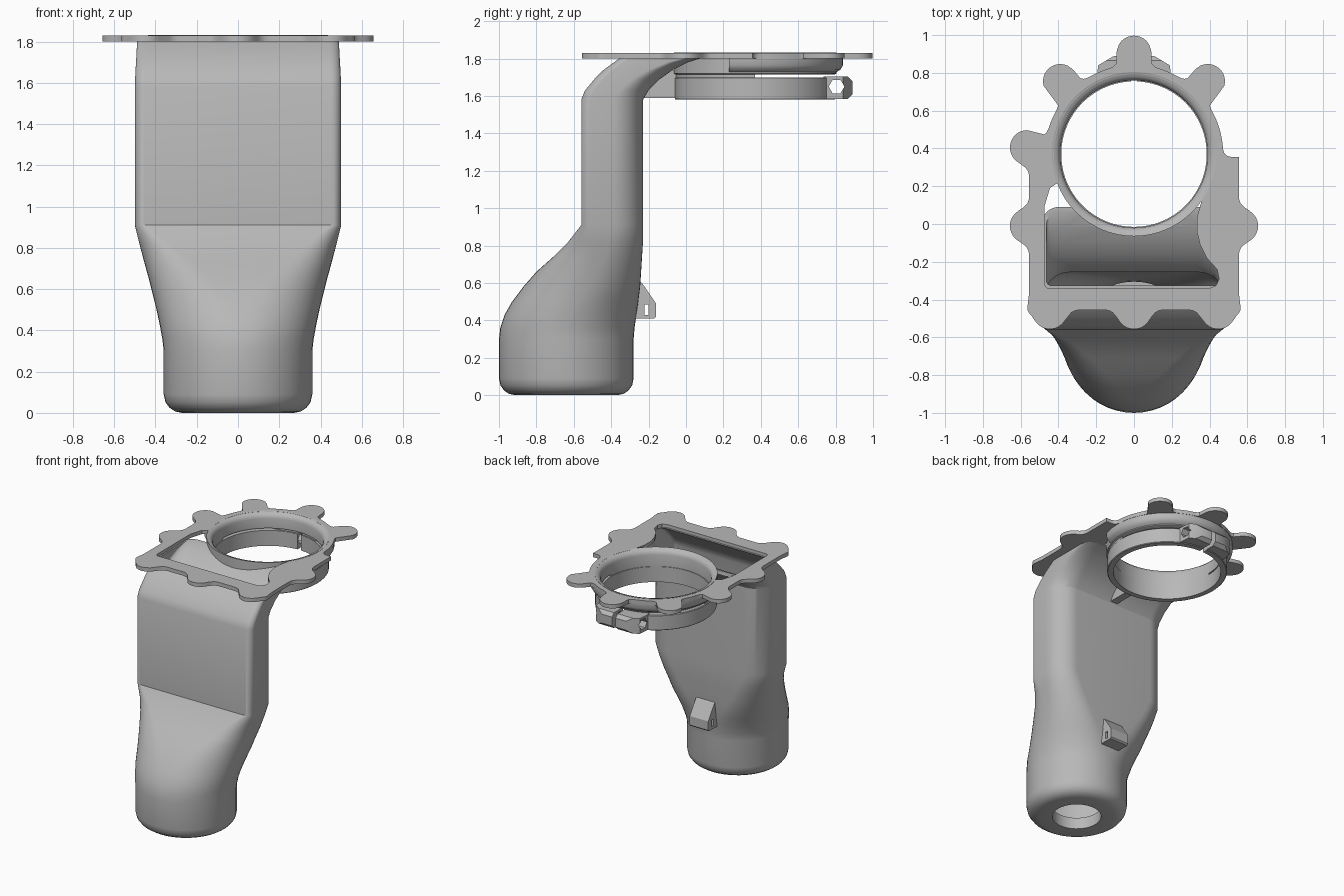
import bpy, bmesh, math
from mathutils import Vector

if "Cube" in bpy.data.objects:
    bpy.data.objects.remove(bpy.data.objects["Cube"])

grey = bpy.data.materials.new("matte_grey")
grey.use_nodes = True
grey.diffuse_color = (0.48, 0.48, 0.48, 1)
grey.node_tree.nodes["Principled BSDF"].inputs["Base Color"].default_value = grey.diffuse_color

RING_Y = 0.37


def finish(name, bm):
    """Clean the mesh and turn it into a named object."""
    bmesh.ops.remove_doubles(bm, verts=bm.verts, dist=0.0002)
    bmesh.ops.recalc_face_normals(bm, faces=bm.faces)
    me = bpy.data.meshes.new(name)
    bm.to_mesh(me)
    bm.free()
    me.materials.append(grey)
    ob = bpy.data.objects.new(name, me)
    bpy.context.collection.objects.link(ob)
    return ob


def select(ob):
    bpy.ops.object.select_all(action="DESELECT")
    ob.select_set(True)
    bpy.context.view_layer.objects.active = ob


def smooth(ob, angle=32):
    select(ob)
    bpy.ops.object.shade_smooth_by_angle(angle=math.radians(angle))


def combine(ob, other, op="DIFFERENCE"):
    """Apply a boolean and discard the helper."""
    other.hide_render = True
    select(ob)
    mod = ob.modifiers.new("cut", "BOOLEAN")
    mod.operation, mod.solver, mod.object = op, "EXACT", other
    bpy.ops.object.modifier_apply(modifier=mod.name)
    bpy.data.objects.remove(other)


def loft(name, loops, closed):
    """Skin a list of equal-length closed loops."""
    bm = bmesh.new()
    rows = [[bm.verts.new(p) for p in loop] for loop in loops]
    pairs = list(zip(rows, rows[1:]))
    if closed:
        pairs.append((rows[-1], rows[0]))
    else:
        bm.faces.new(rows[0])
        bm.faces.new(rows[-1])
    for a, b in pairs:
        for i in range(len(a)):
            j = (i + 1) % len(a)
            bm.faces.new((a[i], a[j], b[j], b[i]))
    return finish(name, bm)


def prism(name, pts, lo, hi, axis="z"):
    """Extrude an outline along z (points x, y) or along x (points y, z)."""
    place = (lambda p, h: (p[0], p[1], h)) if axis == "z" else (lambda p, h: (h, p[0], p[1]))
    return loft(name, [[place(p, h) for p in pts] for h in (lo, hi)], False)


def disc(cx, cy, r, n):
    return [(cx + r * math.cos(math.tau * i / n), cy + r * math.sin(math.tau * i / n))
            for i in range(n)]


def turned(name, profile, n=96):
    """Revolve a closed (radius, z) profile about the collar axis."""
    return loft(name, [[(x, y, z) for x, y in disc(0, RING_Y, r, n)] for r, z in profile], True)


# Duct: rounded-rectangle sections with separate front and back corner radii
def section(z, front, back, half, rf, rb, inset=0.0):
    front, back, half = front + inset, back - inset, half - inset
    rf, rb = max(rf - inset, 0.01), max(rb - inset, 0.01)
    pts = []
    for k, (sx, sy, r) in enumerate([(1, 1, rb), (-1, 1, rb), (-1, -1, rf), (1, -1, rf)]):
        cx = sx * (half - r)
        cy = back - r if sy > 0 else front + r
        for i in range(13):
            a = math.pi / 2 * (k + i / 12)
            pts.append((cx + r * math.cos(a), cy + r * math.sin(a), z))
    return pts


def round_section(z, r):
    return section(z, -0.64 - r, -0.64 + r, r, r, r)


body = [
    (0.30, -1.0, -0.28, 0.36, 0.36, 0.36),
    (0.36, -0.993, -0.275, 0.367, 0.36, 0.35),
    (0.43, -0.97, -0.265, 0.38, 0.36, 0.33),
    (0.50, -0.93, -0.255, 0.395, 0.36, 0.30),
    (0.58, -0.87, -0.245, 0.415, 0.34, 0.26),
    (0.66, -0.80, -0.24, 0.435, 0.30, 0.23),
    (0.74, -0.71, -0.235, 0.457, 0.23, 0.20),
    (0.82, -0.63, -0.23, 0.478, 0.15, 0.18),
    (0.91, -0.56, -0.23, 0.50, 0.05, 0.16),
    (1.58, -0.56, -0.23, 0.50, 0.05, 0.16),
    (1.63, -0.54, -0.20, 0.498, 0.05, 0.16),
    (1.69, -0.49, -0.14, 0.495, 0.05, 0.15),
    (1.74, -0.44, -0.07, 0.492, 0.05, 0.13),
    (1.78, -0.385, 0.01, 0.49, 0.05, 0.11),
    (1.805, -0.35, 0.09, 0.488, 0.05, 0.09),
]
base = [(0, 0.175), (0, 0.27), (0.007, 0.305), (0.025, 0.332), (0.052, 0.352), (0.09, 0.36)]
loops = [round_section(z, r) for z, r in base]
loops += [section(*s) for s in body]
loops += [section(*s, inset=0.025) for s in reversed(body)]
loops += [round_section(0.09, 0.335), round_section(0.09, 0.175)]
duct = loft("duct", loops, True)
combine(duct, prism("collar_clearance", disc(0, RING_Y, 0.41, 96), 1.5, 1.9))
smooth(duct, 25)


# Flange: smooth union of a disc, a box and fastening lobes, traced radially
lobes = [(0, 0.905), (0.39, 0.755), (-0.39, 0.755), (-0.565, 0.405), (-0.565, -0.01),
         (0.565, -0.01), (-0.445, -0.465), (0, -0.465), (0.445, -0.465)]


def blend(a, b, k):
    h = max(k - abs(a - b), 0) / k
    return min(a, b) - h * h * k / 4


def distance(p):
    dx, dy = abs(p.x) - 0.555, abs(p.y + 0.05) - 0.405
    box = math.hypot(max(dx, 0), max(dy, 0)) + min(max(dx, dy), 0)
    d = blend((p - Vector((0, RING_Y))).length - 0.472, box, 0.05)
    for c in lobes:
        d = blend(d, (p - Vector(c)).length - 0.092, 0.07)
    return d


def outline(n=300):
    pts, centre = [], Vector((0, 0.2))
    for i in range(n):
        a = math.tau * i / n
        ray = Vector((math.cos(a), math.sin(a)))
        r = 1.1
        for _ in range(60):
            r -= 0.7 * distance(centre + ray * r)
        pts.append(centre + ray * r)
    return pts


flange = prism("flange", outline(), 1.8, 1.83)
combine(flange, prism("collar_hole", disc(0, RING_Y, 0.425, 96), 1.7, 1.9))
inlet = [(-0.46, -0.34), (0.40, -0.34), (0.435, -0.325), (0.45, -0.29), (0.44, -0.24),
         (0.385, -0.18), (0.35, -0.11), (0.333, -0.04), (0.335, 0.04), (0.36, 0.13), (0.38, 0.22),
         (-0.40, 0.22), (-0.445, 0.19), (-0.475, 0.09), (-0.475, -0.32)]
combine(flange, prism("inlet_hole", inlet, 1.7, 1.9))
smooth(flange)

# Collar with a funnel mouth, plus the lip that backs it under the flange
collar = turned("collar", [(0.435, 1.832), (0.435, 1.72), (0.425, 1.715), (0.425, 1.69),
                           (0.39, 1.69), (0.39, 1.79), (0.396, 1.81), (0.41, 1.825)])
lip = turned("collar_lip", [(0.43, 1.805), (0.47, 1.805), (0.47, 1.765), (0.455, 1.74), (0.43, 1.725)])
combine(lip, prism("lip_trim", [(-1, -1), (1, -1), (1, 0.23), (-1, 0.23)], 1.6, 1.9))
# Slot that frees the rear half of the clamp
slot = [(-1, 0.37), (1, 0.37), (1, 1.2), (-1, 1.2)]
combine(collar, prism("slot_cutter", slot, 1.68, 1.715))
smooth(collar)
smooth(lip)

# Split clamp ring with bolt ears
clamp = turned("clamp_ring", [(0.425, 1.58), (0.43, 1.585), (0.43, 1.695), (0.425, 1.70),
                              (0.385, 1.70), (0.385, 1.58)])
ear_side = [(0.72, 1.585), (0.865, 1.585), (0.89, 1.61), (0.89, 1.68), (0.865, 1.705), (0.72, 1.705)]
ears = prism("clamp_ears", ear_side, -0.2, 0.2, "x")
ear_plan = [(-0.2, 0.735), (0.2, 0.735), (0.19, 0.84), (0.09, 0.9), (-0.09, 0.9), (-0.19, 0.84)]
combine(ears, prism("ear_plan", ear_plan, 1.5, 1.8), "INTERSECT")
combine(ears, prism("ear_bore", disc(0, RING_Y, 0.39, 96), 1.5, 1.8))
combine(clamp, ears, "UNION")
combine(clamp, prism("bolt_hole", disc(0.805, 1.65, 0.042, 6), -0.4, 0.4, "x"))
combine(clamp, prism("split", [(-0.015, 0.6), (0.015, 0.6), (0.015, 1), (-0.015, 1)], 1.5, 1.8))
smooth(clamp)

# Rib tying the clamp to the duct
prism("support_rib", [(-0.245, 1.59), (-0.045, 1.59), (-0.045, 1.74), (-0.09, 1.74)],
      -0.03, 0.03, "x")

# Cable clip on the back
clip = prism("cable_clip", [(-0.285, 0.41), (-0.17, 0.41), (-0.16, 0.42), (-0.16, 0.49),
                            (-0.235, 0.60), (-0.265, 0.62)], -0.08, 0.08, "x")
combine(clip, prism("tie_hole", [(-0.222, 0.43), (-0.2, 0.43), (-0.2, 0.485), (-0.222, 0.485)],
                    -0.2, 0.2, "x"))
